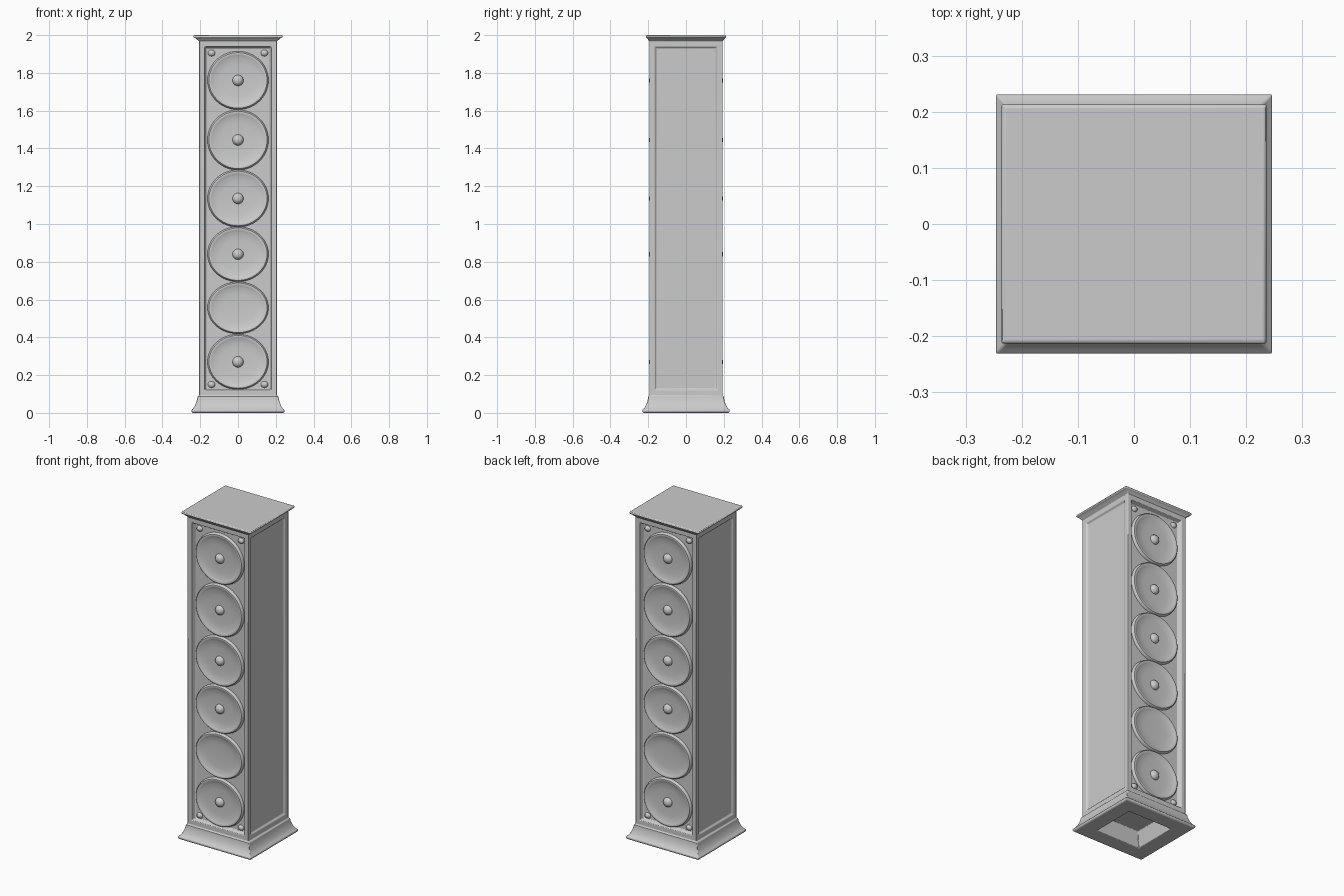
import bpy, bmesh, math
from mathutils import Vector

if "Cube" in bpy.data.objects:
    bpy.data.objects.remove(bpy.data.objects["Cube"])

FRAME, LIP, DEPTH_FRONT, DEPTH_SIDE = 0.028, 0.010, 0.024, 0.010
HX, HY = 0.206, 0.194          # half width and depth of the shaft
PANEL_Y = HY - DEPTH_FRONT     # plane of the ornamented panels


def make_object(name, bm):
    bmesh.ops.recalc_face_normals(bm, faces=bm.faces[:])
    mesh = bpy.data.meshes.new(name)
    bm.to_mesh(mesh)
    bm.free()
    obj = bpy.data.objects.new(name, mesh)
    bpy.context.collection.objects.link(obj)
    bpy.ops.object.select_all(action='DESELECT')
    obj.select_set(True)
    bpy.context.view_layer.objects.active = obj
    bpy.ops.object.shade_smooth_by_angle(angle=math.radians(35))
    return obj


def lathe_on_panel(name, centre_x, centre_z, rx, rz, profile, side, steps=48):
    """Elliptical relief turned around the panel normal; side is -1 front, +1 back."""
    bm = bmesh.new()
    rings = []
    for r, h in profile:
        y = side * (PANEL_Y + h)
        if r == 0:
            rings.append([bm.verts.new((centre_x, y, centre_z))] * steps)
        else:
            rings.append([bm.verts.new((centre_x + rx * r * math.cos(a), y,
                                        centre_z + rz * r * math.sin(a)))
                          for a in (2 * math.pi * i / steps for i in range(steps))])
    for a, b in zip(rings, rings[1:]):
        for i in range(steps):
            j = (i + 1) % steps
            quad = list(dict.fromkeys((a[i], a[j], b[j], b[i])))
            bm.faces.new(quad)
    obj = make_object(name, bm)
    # open relief: make sure the shell faces away from the panel
    mesh = obj.data
    if sum(p.normal.y * p.area for p in mesh.polygons) * side < 0:
        mesh.flip_normals()
    return obj


# Pillar: rectangular rings from the hollow underside to the flat top
rings = [(0.125, 0.115, 0.09), (0.150, 0.138, 0.0), (0.240, 0.225, 0.0),
         (0.246, 0.231, 0.006), (0.246, 0.231, 0.016), (0.236, 0.221, 0.025),
         (0.226, 0.211, 0.042), (0.219, 0.204, 0.062), (0.215, 0.201, 0.078),
         (0.214, 0.200, 0.086), (HX, HY, 0.092),
         (HX, HY, 1.968),
         (0.212, 0.197, 1.972), (0.219, 0.202, 1.978), (0.227, 0.207, 1.984),
         (0.236, 0.213, 1.988), (0.236, 0.213, 1.996), (0.232, 0.209, 2.0)]
bm = bmesh.new()
loops = [[bm.verts.new((sx * x, sy * y, z))
          for sx, sy in ((-1, -1), (1, -1), (1, 1), (-1, 1))] for x, y, z in rings]
shaft_faces = []
for a, b in zip(loops, loops[1:]):
    for i in range(4):
        j = (i + 1) % 4
        face = bm.faces.new((a[i], a[j], b[j], b[i]))
        if b[0].co.z - a[0].co.z > 1:
            shaft_faces.append(face)
bm.faces.new(loops[0][::-1])
bm.faces.new(loops[-1])
bm.normal_update()

# Recessed panels on all four sides, deeper behind the ornament
for face in shaft_faces:
    depth = DEPTH_FRONT if abs(face.normal.y) > 0.5 else DEPTH_SIDE
    bmesh.ops.inset_individual(bm, faces=[face], thickness=FRAME, use_even_offset=True)
    bmesh.ops.inset_individual(bm, faces=[face], thickness=LIP, depth=-depth,
                               use_even_offset=True)
pillar = make_object("pillar", bm)
bevel = pillar.modifiers.new("soft_edges", 'BEVEL')
bevel.width = 0.004
bevel.segments = 2
bevel.limit_method = 'ANGLE'
bevel.angle_limit = math.radians(40)

# Ornament profiles: (radius fraction, height above the panel)
DISH = [(0, 0.004), (0.25, 0.004), (0.55, 0.006), (0.78, 0.009), (0.86, 0.014),
        (0.91, 0.017), (0.95, 0.016), (0.98, 0.011), (1.0, -0.002)]
KNOB = [(0, 0.026), (0.35, 0.025), (0.65, 0.021), (0.88, 0.014), (1.0, 0.006), (1.0, 0.0)]
BUD = [(0, 0.013), (0.4, 0.012), (0.75, 0.008), (1.0, -0.001)]

# Six medallions per panel (centre z, vertical radius); the fifth has no knob
MEDALLIONS = [(1.760, 0.155), (1.445, 0.160), (1.135, 0.152),
              (0.840, 0.146), (0.556, 0.138), (0.270, 0.147)]
for side, label in ((-1, "front"), (1, "back")):
    for n, (z, rz) in enumerate(MEDALLIONS, 1):
        lathe_on_panel(f"{label}_medallion_{n}", 0, z, 0.162, rz, DISH, side)
        if n != 5:
            lathe_on_panel(f"{label}_knob_{n}", 0, z, 0.029, 0.029, KNOB, side, 24)
    # Small buds in the panel corners
    for sx in (-1, 1):
        for z, end in ((1.905, "top"), (0.150, "bottom")):
            hand = "left" if sx < 0 else "right"
            lathe_on_panel(f"{label}_{end}_{hand}_bud", sx * 0.140, z,
                           0.020, 0.018, BUD, side, 16)
